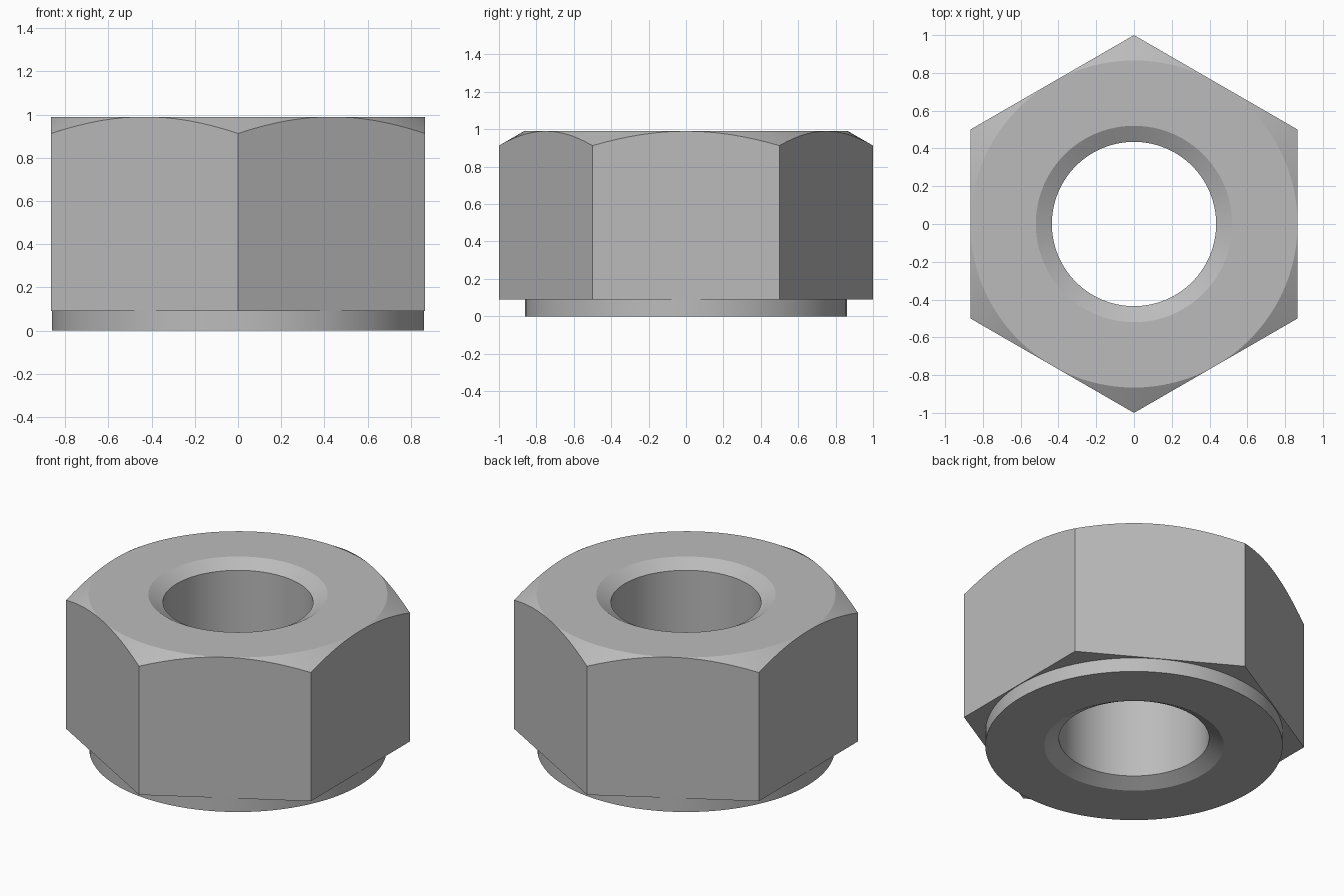
import bpy, bmesh, math

cube = bpy.data.objects.get("Cube")
if cube:
    bpy.data.objects.remove(cube, do_unlink=True)

SEGMENTS = 96
HEIGHT, FLAT = 0.99, math.cos(math.pi / 6)
COLLAR_R, COLLAR_H = 0.862, 0.09
BORE_R, MOUTH_R, MOUTH_H = 0.435, 0.52, 0.049

steel = bpy.data.materials.new("steel_grey")
steel.use_nodes = True
colour = (0.5, 0.5, 0.5, 1)
steel.diffuse_color = colour
steel.node_tree.nodes["Principled BSDF"].inputs["Base Color"].default_value = colour


def section(angle):
    """Closed (radius, height) outline of the nut at one angle."""
    # distance to the hexagon wall, with corners on the y axis
    hexagon = FLAT / math.cos((angle + math.pi / 6) % (math.pi / 3) - math.pi / 6)
    shoulder = HEIGHT - (hexagon - FLAT) * math.tan(math.pi / 6)
    return [
        (MOUTH_R, 0), (COLLAR_R, 0), (COLLAR_R, COLLAR_H),   # collar
        (hexagon, COLLAR_H), (hexagon, shoulder),            # hexagon wall
        (FLAT, HEIGHT), (MOUTH_R, HEIGHT),                   # chamfer and top
        (BORE_R, HEIGHT - MOUTH_H), (BORE_R, MOUTH_H),       # bore
    ]


# Sweep the section around the axis
bm = bmesh.new()
rings = []
for i in range(SEGMENTS):
    a = math.tau * i / SEGMENTS
    rings.append([bm.verts.new((r * math.cos(a), r * math.sin(a), z))
                  for r, z in section(a)])
for i, ring in enumerate(rings):
    after = rings[(i + 1) % SEGMENTS]
    for j in range(len(ring)):
        k = (j + 1) % len(ring)
        bm.faces.new((ring[j], after[j], after[k], ring[k]))
# Collapse the zero-height chamfer at the middle of each flat
bmesh.ops.remove_doubles(bm, verts=bm.verts, dist=0.00001)
bmesh.ops.recalc_face_normals(bm, faces=bm.faces)

mesh = bpy.data.meshes.new("hex_nut")
bm.to_mesh(mesh)
bm.free()
mesh.materials.append(steel)
nut = bpy.data.objects.new("hex_nut", mesh)
bpy.context.collection.objects.link(nut)

# Smooth round walls, crisp edges
bpy.ops.object.select_all(action="DESELECT")
nut.select_set(True)
bpy.context.view_layer.objects.active = nut
bpy.ops.object.shade_smooth_by_angle(angle=math.radians(20))
